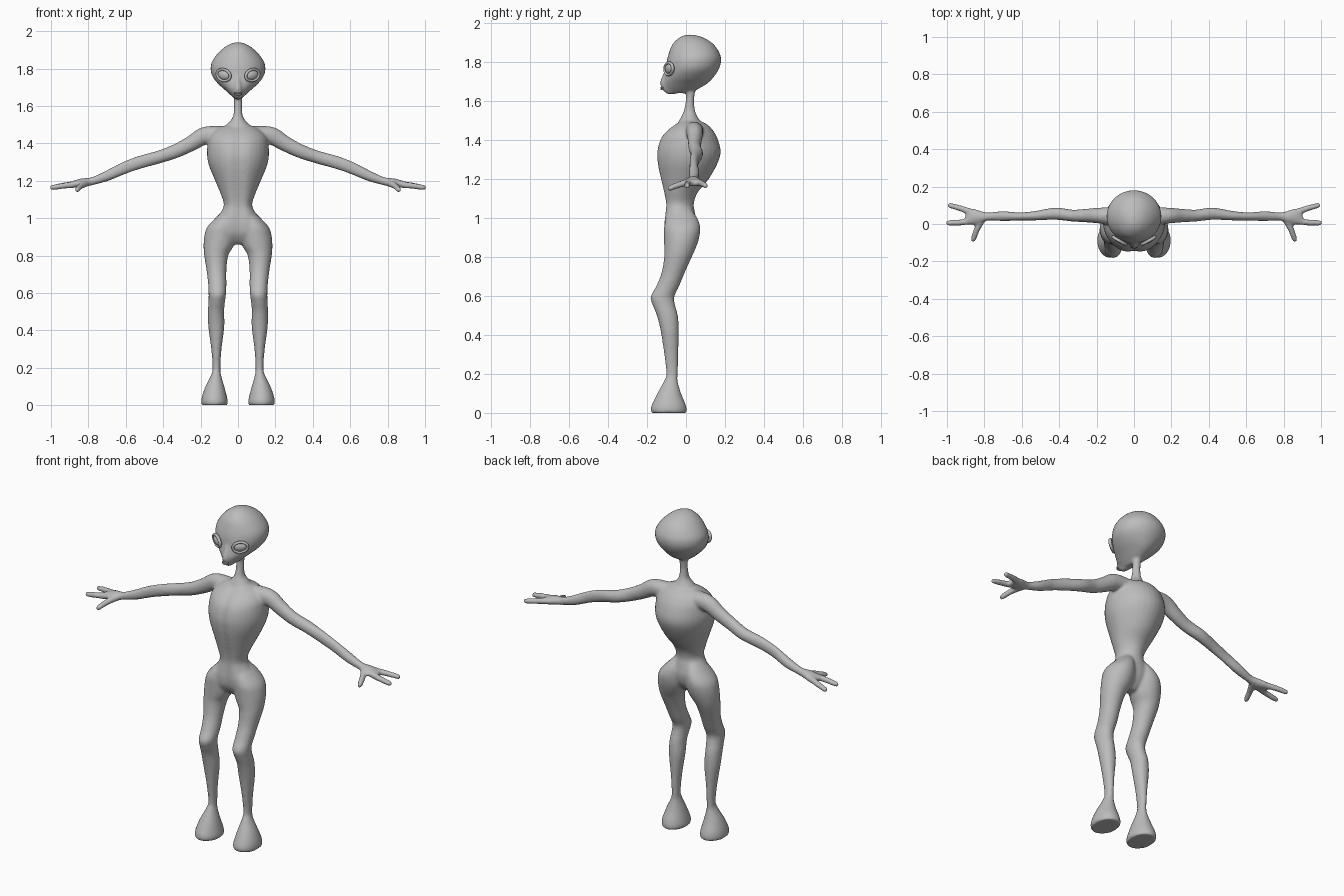
import bpy, bmesh, math
from mathutils import Vector, Matrix

if "Cube" in bpy.data.objects:
    bpy.data.objects.remove(bpy.data.objects["Cube"])

skin = bpy.data.materials.new("grey_skin")
skin.use_nodes = True
GREY = (0.5, 0.5, 0.5, 1)
skin.diffuse_color = GREY
skin.node_tree.nodes["Principled BSDF"].inputs["Base Color"].default_value = GREY


def spline(rows, steps=5):
    """Resample rows with a Catmull-Rom curve."""
    out = []
    for i in range(len(rows) - 1):
        quad = [rows[max(i - 1, 0)], rows[i], rows[i + 1], rows[min(i + 2, len(rows) - 1)]]
        for s in range(steps):
            t = s / steps
            out.append([b + t * ((c - a) + t * (2*a - 5*b + 4*c - d + t * (3*b - a - 3*c + d))) / 2
                        for a, b, c, d in zip(*quad)])
    return out + [list(rows[-1])]


def skin_rings(bm, rings):
    loops = [[bm.verts.new(p) for p in ring] for ring in rings]
    n = len(loops[0])
    for a, b in zip(loops, loops[1:]):
        for i in range(n):
            bm.faces.new((a[i], a[(i + 1) % n], b[(i + 1) % n], b[i]))
    bm.faces.new(loops[0])
    bm.faces.new(loops[-1])


def upright(bm, rows, side=1, groove=0.0, back=1.0, n=32):
    """Stack of level rings; a row is z, front y, back y, inner x, outer x."""
    rings = []
    for z, y0, y1, x0, x1 in spline(rows):
        ring = []
        for i in range(n):
            a = 2 * math.pi * i / n
            c, s = math.cos(a), math.sin(a)
            x = (x0 + x1) / 2 + (x1 - x0) / 2 * c
            if s > 0:
                s = s ** back
            y = (y0 + y1) / 2 + (y1 - y0) / 2 * s
            if s < 0:
                y += groove * math.exp(-(x / 0.03) ** 2)
            ring.append((side * x, y, z))
        rings.append(ring)
    skin_rings(bm, rings)


def tube(bm, rows, side=1, n=16):
    """Sweep along a path; a row is x, y, z, level radius, upright radius."""
    pts = spline(rows)
    rings = []
    for i, p in enumerate(pts):
        t = Vector(pts[min(i + 1, len(pts) - 1)][:3]) - Vector(pts[max(i - 1, 0)][:3])
        u = t.cross(Vector((0, 0, 1))).normalized()
        v = u.cross(t).normalized()
        ring = []
        for k in range(n):
            a = 2 * math.pi * k / n
            q = Vector(p[:3]) + u * p[3] * math.cos(a) + v * p[4] * math.sin(a)
            ring.append((side * q.x, q.y, q.z))
        rings.append(ring)
    skin_rings(bm, rings)


def finish(bm, name):
    bmesh.ops.recalc_face_normals(bm, faces=bm.faces)
    mesh = bpy.data.meshes.new(name)
    bm.to_mesh(mesh)
    bm.free()
    mesh.materials.append(skin)
    mesh.shade_smooth()
    obj = bpy.data.objects.new(name, mesh)
    bpy.context.collection.objects.link(obj)
    return obj


def centred(rows):
    return [(z, y0, y1, -w, w) for z, y0, y1, w in rows]


body = bmesh.new()

# Head: large skull narrowing to the chin
upright(body, centred([
    (1.94, .0, .04, .015), (1.925, -.035, .09, .055), (1.89, -.07, .143, .1),
    (1.84, -.09, .175, .138), (1.8, -.1, .18, .147), (1.76, -.104, .167, .138),
    (1.72, -.112, .14, .108), (1.69, -.118, .11, .075), (1.66, -.112, .06, .042),
    (1.64, -.095, .015, .018)]))
# Snout
upright(body, centred([
    (1.76, -.11, -.07, .01), (1.73, -.122, -.05, .018), (1.7, -.133, -.04, .026),
    (1.675, -.13, -.03, .03), (1.65, -.115, -.03, .024), (1.634, -.095, -.06, .01)]))
# Neck
upright(body, centred([
    (1.7, -.005, .06, .03), (1.64, .0, .046, .023), (1.59, -.003, .042, .022),
    (1.54, -.015, .05, .028), (1.5, -.035, .07, .06), (1.45, -.06, .1, .09)]))
# Torso: deep ribcage, pinched waist and pelvis
upright(body, centred([
    (1.5, -.03, .07, .06), (1.475, -.07, .115, .115), (1.44, -.112, .145, .15),
    (1.4, -.14, .165, .162), (1.34, -.155, .178, .166), (1.28, -.153, .162, .155),
    (1.2, -.138, .117, .122), (1.13, -.122, .06, .093), (1.07, -.113, .04, .076),
    (1.02, -.115, .048, .1), (.97, -.118, .055, .135), (.92, -.112, .045, .13),
    (.88, -.09, .02, .09), (.86, -.07, .0, .05)]), groove=.014, back=1.2)

for side in (1, -1):
    # Leg and foot
    upright(body, [
        (1.05, -.07, .02, .02, .07), (1.0, -.1, .058, .008, .122),
        (.95, -.113, .073, .006, .166), (.9, -.113, .068, .008, .181),
        (.85, -.112, .052, .024, .184), (.8, -.112, .03, .052, .181),
        (.72, -.125, -.006, .062, .168), (.65, -.153, -.035, .062, .16),
        (.595, -.182, -.06, .064, .157), (.55, -.17, -.055, .07, .158),
        (.5, -.15, -.042, .074, .161), (.42, -.13, -.036, .073, .159),
        (.3, -.112, -.04, .088, .143), (.2, -.102, -.042, .094, .136),
        (.16, -.115, -.042, .09, .145), (.1, -.147, -.025, .073, .174),
        (.05, -.172, -.004, .06, .192), (.02, -.182, .004, .054, .197),
        (0, -.178, .002, .056, .195)], side)
    # Shoulder, arm and palm
    tube(body, [
        (.01, .03, 1.445, .05, .045), (.1, .04, 1.448, .05, .045),
        (.18, .045, 1.44, .043, .048), (.25, .045, 1.4, .037, .042),
        (.33, .045, 1.36, .032, .038), (.42, .055, 1.328, .033, .035),
        (.52, .045, 1.3, .026, .035), (.61, .04, 1.268, .022, .033),
        (.7, .042, 1.226, .027, .028), (.78, .04, 1.198, .022, .022),
        (.83, .038, 1.19, .036, .024), (.87, .04, 1.183, .045, .02),
        (.9, .045, 1.178, .03, .014)], side)
    # Two fingers and a thumb
    for path in ([(.84, .05, 1.185), (.91, .078, 1.178), (.985, .1, 1.166)],
                 [(.84, .025, 1.185), (.91, .01, 1.176), (.995, .006, 1.164)],
                 [(.81, .03, 1.188), (.84, -.03, 1.172), (.86, -.085, 1.152)]):
        widths = (.02, .017, .014)
        rows = [(*p, w, w) for p, w in zip(path, widths)]
        tip = Vector(path[2]) + (Vector(path[2]) - Vector(path[1])).normalized() * .012
        tube(body, rows + [(*tip, .005, .005)], side)

# Blend the parts into one continuous skin
alien_body = finish(body, "body")
remesh = alien_body.modifiers.new("blend", "REMESH")
remesh.mode = "VOXEL"
remesh.voxel_size = .007
remesh.use_smooth_shade = True
relax = alien_body.modifiers.new("relax", "SMOOTH")
relax.factor = .5
relax.iterations = 10

# Eyes: slanted oval balls with raised lids
for side, label in ((1, "left"), (-1, "right")):
    out = Vector((side * .5, -.86, -.08)).normalized()
    across = Vector((0, 0, 1)).cross(out).normalized()
    frame = Matrix((across, out.cross(across), out)).transposed()
    place = (Matrix.Translation((side * .077, -.088, 1.765)) @ frame.to_4x4()
             @ Matrix.Rotation(side * math.radians(14), 4, "Z"))
    ball = bmesh.new()
    bmesh.ops.create_uvsphere(ball, u_segments=32, v_segments=16, radius=1)
    bmesh.ops.transform(ball, matrix=place @ Matrix.Diagonal((.034, .024, .014, 1)), verts=ball.verts)
    finish(ball, label + "_eye")
    lid = bmesh.new()
    rings = []
    for i in range(41):
        a = 2 * math.pi * i / 40
        ring = []
        for k in range(10):
            b = 2 * math.pi * k / 10
            r = .0075 * math.cos(b)
            ring.append(place @ Vector(((.041 + r) * math.cos(a), (.03 + r) * math.sin(a),
                                        .009 * math.sin(b))))
        rings.append(ring)
    skin_rings(lid, rings)
    bmesh.ops.delete(lid, geom=[f for f in lid.faces if len(f.verts) > 4], context="FACES_ONLY")
    bmesh.ops.remove_doubles(lid, verts=lid.verts, dist=.0001)
    finish(lid, label + "_eyelid")

# Mouth: two thin lips
for z, label in ((1.668, "upper_lip"), (1.66, "lower_lip")):
    lip = bmesh.new()
    tube(lip, [(-.02, -.118, z + .001, .002, .002), (-.01, -.125, z, .005, .004),
               (.01, -.125, z, .005, .004), (.02, -.118, z + .001, .002, .002)], n=10)
    finish(lip, label)
